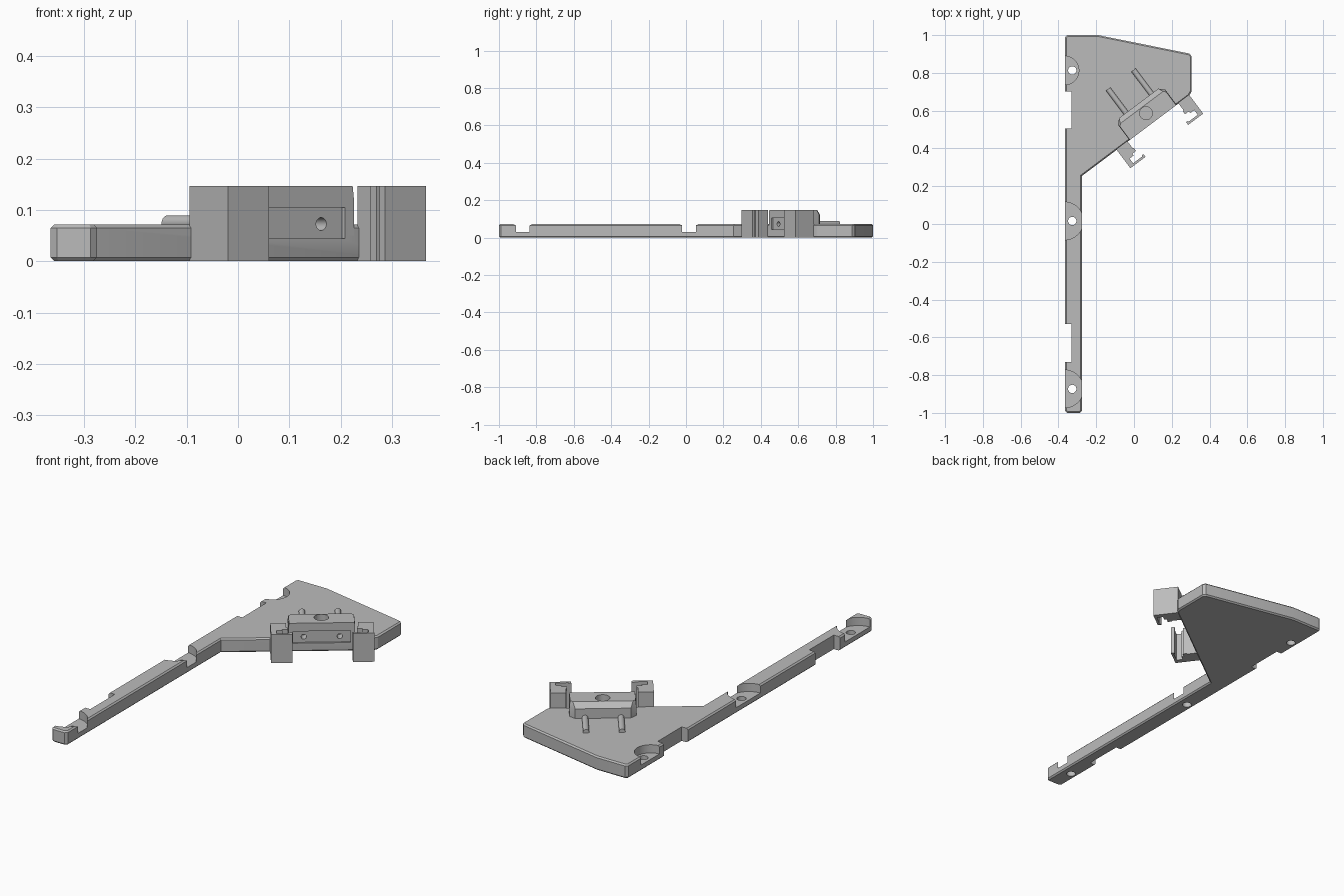
import bpy, bmesh, math
from mathutils import Vector

if "Cube" in bpy.data.objects:
    bpy.data.objects.remove(bpy.data.objects["Cube"])

grey = bpy.data.materials.new("plain_grey")
grey.diffuse_color = (0.5, 0.5, 0.5, 1)
grey.use_nodes = True
grey.node_tree.nodes["Principled BSDF"].inputs["Base Color"].default_value = grey.diffuse_color

# Sloped edge frame: o runs along the edge from the clamp centre, v points inward
ANG = math.atan2(0.435, 0.58)
U = Vector((math.cos(ANG), math.sin(ANG)))
V = Vector((-U.y, U.x))
CENTRE = Vector((-0.275, 0.255)) + U * 0.470


def loc(o, v):
    return tuple(CENTRE + U * o + V * v)


def loft(name, sections):
    """Closed solid through stacked outlines given as (points, z)."""
    bm = bmesh.new()
    rings = [[bm.verts.new((x, y, z)) for x, y in pts] for pts, z in sections]
    n = len(rings[0])
    for a, b in zip(rings, rings[1:]):
        for i in range(n):
            j = (i + 1) % n
            bm.faces.new((a[i], a[j], b[j], b[i]))
    bm.faces.new(rings[0])
    bm.faces.new(rings[-1])
    bmesh.ops.recalc_face_normals(bm, faces=bm.faces)
    me = bpy.data.meshes.new(name)
    bm.to_mesh(me)
    bm.free()
    ob = bpy.data.objects.new(name, me)
    me.materials.append(grey)
    bpy.context.collection.objects.link(ob)
    return ob


def prism(name, pts, z0, z1):
    return loft(name, [(pts, z0), (pts, z1)])


def box(name, x0, x1, y0, y1, z0, z1):
    return prism(name, [(x0, y0), (x1, y0), (x1, y1), (x0, y1)], z0, z1)


def disc(name, x, y, r, z0, z1, n=48):
    pts = [(x + r * math.cos(2 * math.pi * i / n), y + r * math.sin(2 * math.pi * i / n))
           for i in range(n)]
    return prism(name, pts, z0, z1)


def rod(name, o, v0, v1, z, r):
    """Round bar lying along v."""
    a, b = Vector((*loc(o, v0), z)), Vector((*loc(o, v1), z))
    bpy.ops.mesh.primitive_cylinder_add(vertices=32, radius=r, depth=(b - a).length,
                                        location=(a + b) / 2)
    ob = bpy.context.object
    ob.name = name
    ob.rotation_euler = (b - a).to_track_quat('Z', 'Y').to_euler()
    ob.data.materials.append(grey)
    return ob


def apply(ob, mod):
    bpy.context.view_layer.objects.active = ob
    bpy.ops.object.modifier_apply(modifier=mod.name)


def cut(ob, cutters):
    for c in cutters:
        m = ob.modifiers.new("cut", 'BOOLEAN')
        m.operation = 'DIFFERENCE'
        m.solver = 'EXACT'
        m.object = c
        apply(ob, m)


def smooth(ob):
    bpy.ops.object.select_all(action='DESELECT')
    ob.select_set(True)
    bpy.context.view_layer.objects.active = ob
    bpy.ops.object.shade_smooth_by_angle(angle=math.radians(25))


# Base plate with long strip, chamfered edges and clipped corners
c = 0.012
plate = prism("base_plate", [
    (-0.365 + c, -1), (-0.275 - c, -1), (-0.275, -1 + c), (-0.275, 0.255),
    (0.305 - c, 0.69 - c * 0.75), (0.305, 0.69 + c), (0.305, 0.9 - c), (0.305 - c, 0.9 + c * 0.2),
    (-0.19, 1), (-0.365 + c, 1), (-0.365, 1 - c), (-0.365, -1 + c)], 0, 0.072)
bev = plate.modifiers.new("chamfer", 'BEVEL')
bev.width = 0.007
bev.segments = 1
bev.limit_method = 'ANGLE'
bev.angle_limit = math.radians(60)
apply(plate, bev)

# Side notches, round screw recesses and through holes
plate_cutters = [box("notch_cutter", -0.4, -0.33, y0, y1, -0.1, 0.2)
                 for y0, y1 in ((0.506, 0.702), (-0.73, -0.53))]
for y, r in ((0.813, 0.076), (0.016, 0.1), (-0.873, 0.1)):
    plate_cutters.append(disc("recess_cutter", -0.368, y, r, 0.03, 0.2, 64))
    plate_cutters.append(disc("screw_hole_cutter", -0.327, y, 0.022, -0.1, 0.2, 32))

# Clamp block: clipped back corners and sloped back top edge
def block_outline(w, d, k):
    return [loc(o, v) for o, v in ((-w, 0), (w, 0), (w, d - k), (w - k, d),
                                   (-w + k, d), (-w, d - k))]


block = loft("clamp_block", [(block_outline(0.156, 0.127, 0.026), 0.05),
                             (block_outline(0.156, 0.127, 0.026), 0.122),
                             (block_outline(0.153, 0.1, 0.012), 0.147)])

# Shallow front pocket and rod holes, shared by block and plate
pocket = prism("pocket_cutter", [loc(o, v) for o, v in
               ((-0.135, -0.05), (0.135, -0.05), (0.135, 0.01), (-0.135, 0.01))], 0.044, 0.105)
holes = [rod("rod_hole_cutter", s * 0.084, -0.05, 0.06, 0.0725, 0.0125) for s in (-1, 1)]
top_hole = disc("top_hole_cutter", *loc(0, 0.062), 0.034, 0.08, 0.3)
cut(plate, plate_cutters + [pocket] + holes)
cut(block, [pocket, top_hole] + holes)
for ob in plate_cutters + [pocket, top_hole] + holes:
    bpy.data.objects.remove(ob)
smooth(plate)
smooth(block)

# Pins projecting from the back of the block
for side, s in (("left", -1), ("right", 1)):
    smooth(rod(side + "_pin", s * 0.084, 0.055, 0.285, 0.0745, 0.0145))

# Slotted hook arms on both sides of the block
hook = [(0.168, 0.004), (0.241, 0.004), (0.241, -0.121), (0.141, -0.121), (0.141, -0.103),
        (0.153, -0.103), (0.153, -0.109), (0.214, -0.109), (0.214, -0.078), (0.187, -0.078),
        (0.187, -0.066), (0.162, -0.066), (0.162, -0.045), (0.168, -0.045)]
for side, s in (("left", -1), ("right", 1)):
    prism(side + "_hook_arm", [loc(s * o, v) for o, v in hook], 0, 0.147)
